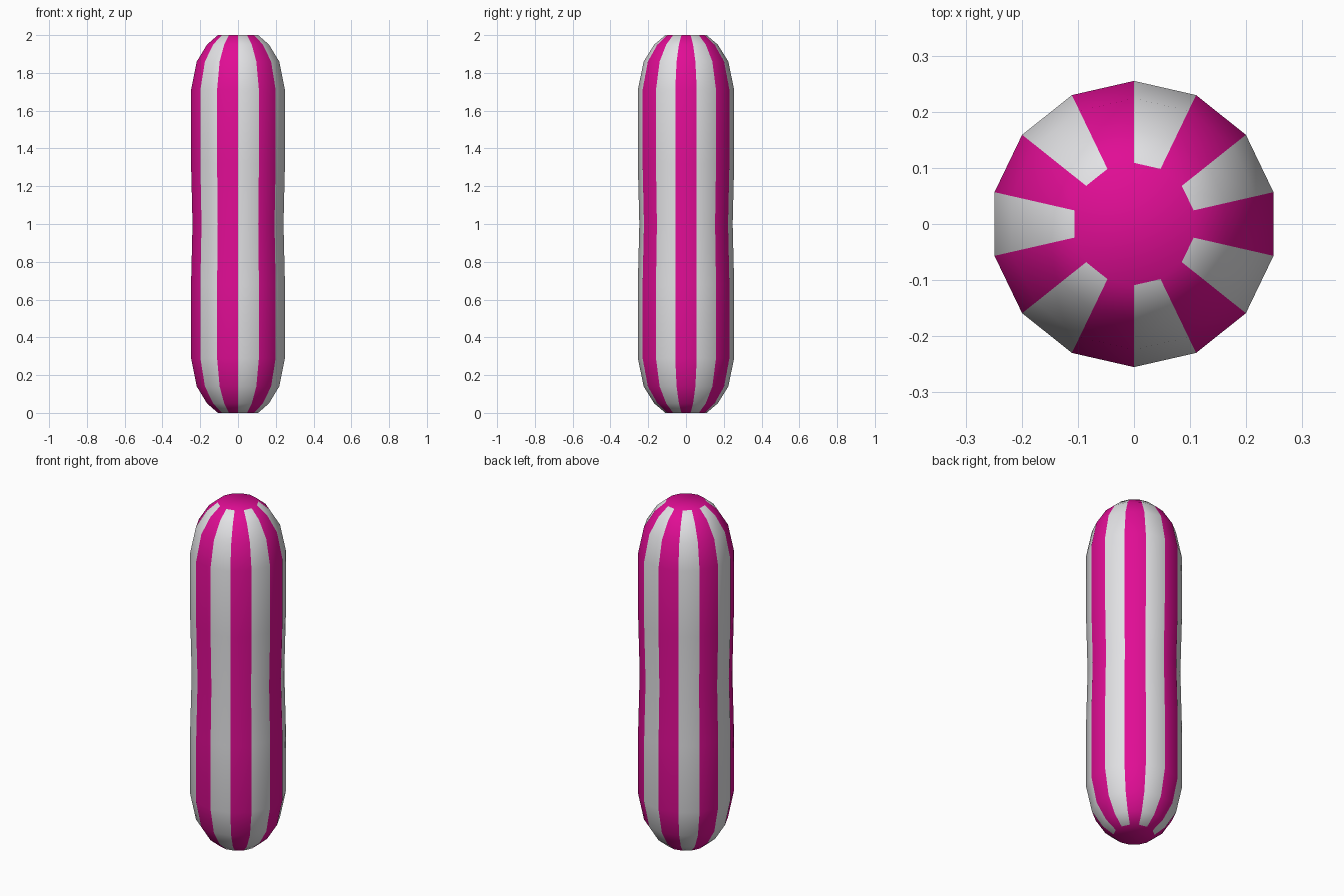
import bpy, bmesh, math

if "Cube" in bpy.data.objects:
    bpy.data.objects.remove(bpy.data.objects["Cube"])

SIDES = 14
# Outer profile (radius, height): rounded ends with a slight waist
half = [(0.109, 0.0), (0.168, 0.05), (0.224, 0.14), (0.255, 0.29), (0.255, 0.68), (0.247, 1.0)]
profile = half + [(r, 2 - z) for r, z in reversed(half[:-1])]


def material(name, colour):
    m = bpy.data.materials.new(name)
    m.diffuse_color = (*colour, 1)
    m.use_nodes = True
    m.node_tree.nodes["Principled BSDF"].inputs["Base Color"].default_value = m.diffuse_color
    return m


bm = bmesh.new()
rings = []
for r, z in profile:
    ring = []
    for k in range(SIDES):
        a = math.pi / 2 + k * 2 * math.pi / SIDES
        ring.append(bm.verts.new((r * math.cos(a), r * math.sin(a), z)))
    rings.append(ring)

# Sides: alternating lengthwise stripes
for lower, upper in zip(rings, rings[1:]):
    for k in range(SIDES):
        n = (k + 1) % SIDES
        f = bm.faces.new((lower[k], lower[n], upper[n], upper[k]))
        f.material_index = k % 2
# Flat end caps in magenta
bm.faces.new(rings[0][::-1])
bm.faces.new(rings[-1])

mesh = bpy.data.meshes.new("striped_capsule")
bm.to_mesh(mesh)
bm.free()
mesh.materials.append(material("magenta", (0.75, 0.004, 0.30)))
mesh.materials.append(material("light grey", (0.76, 0.76, 0.78)))
body = bpy.data.objects.new("striped_capsule", mesh)
bpy.context.collection.objects.link(body)

# Smooth shading over the rounded body
for p in mesh.polygons:
    p.use_smooth = True
